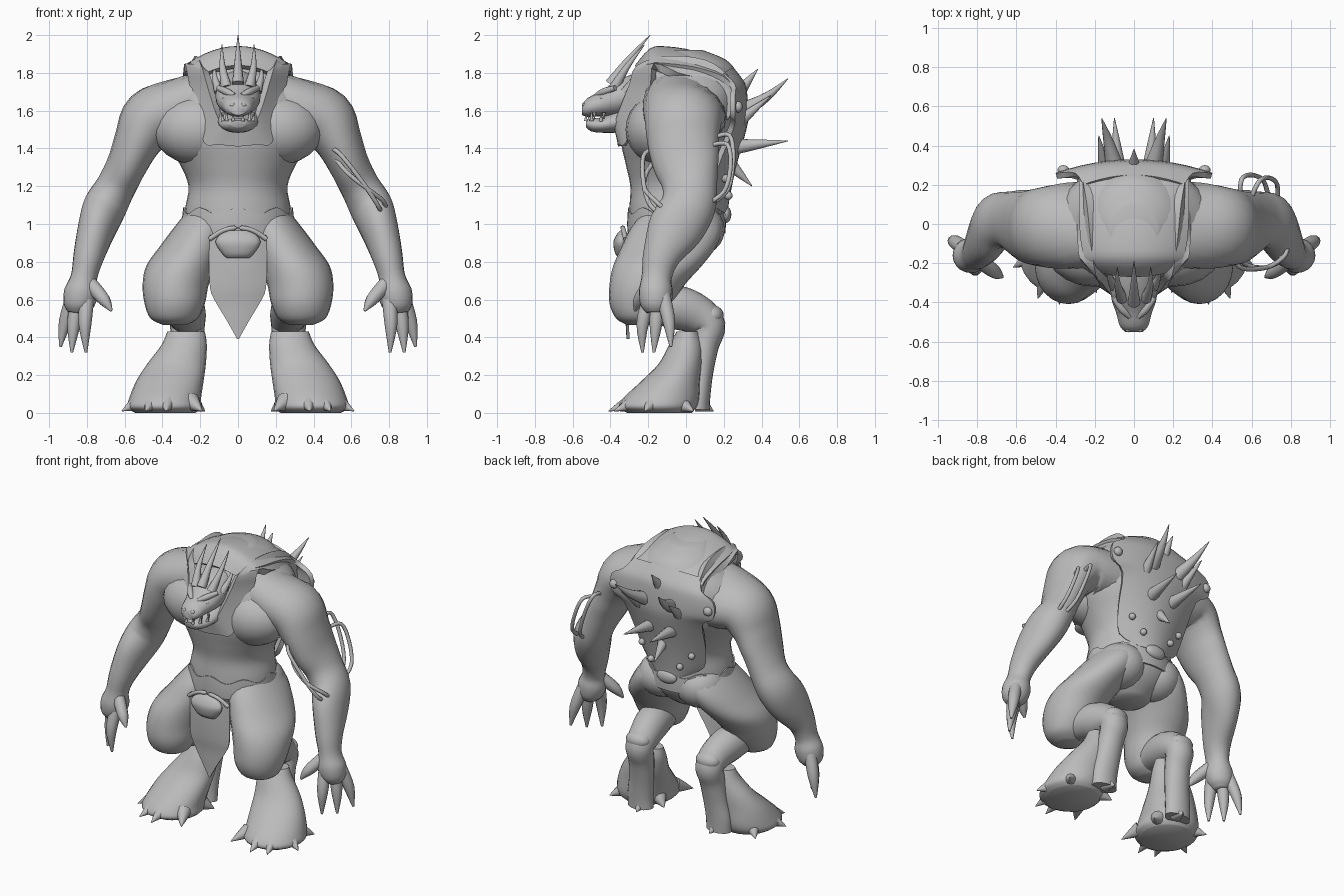
import bpy, bmesh, math
from mathutils import Vector

skin = bpy.data.materials.new("grey_clay")
skin.diffuse_color = (0.5, 0.5, 0.5, 1)


def finish(name, bm, mirror=False, angle=40):
    bmesh.ops.recalc_face_normals(bm, faces=bm.faces)
    me = bpy.data.meshes.new(name)
    bm.to_mesh(me)
    bm.free()
    me.materials.append(skin)
    me.shade_smooth()
    me.set_sharp_from_angle(angle=math.radians(angle))
    ob = bpy.data.objects.new(name, me)
    bpy.context.collection.objects.link(ob)
    if mirror:
        m = ob.modifiers.new("mirror", 'MIRROR')
        m.use_mirror_merge = False
    return ob


def spline(secs, steps):
    out = []
    for i in range(len(secs) - 1):
        a, b = secs[max(i - 1, 0)], secs[i]
        c, d = secs[i + 1], secs[min(i + 2, len(secs) - 1)]
        for k in range(steps):
            t = k / steps
            out.append([q + 0.5 * t * ((r - p) + t * ((2 * p - 5 * q + 4 * r - s) + t * (3 * (q - r) + s - p)))
                        for p, q, r, s in zip(a, b, c, d)])
    out.append(list(secs[-1]))
    return out


# Sections are (x, y, z, side radius, depth radius); a fixed axis keeps rings parallel
def loft(name, secs, axis=None, mirror=False, n=20, steps=4):
    rows = spline(secs, steps)
    bm = bmesh.new()
    rings = []
    for i, r in enumerate(rows):
        c = Vector(r[:3])
        t = Vector(axis) if axis else (Vector(rows[min(i + 1, len(rows) - 1)][:3]) - Vector(rows[max(i - 1, 0)][:3]))
        t.normalize()
        s = Vector((1, 0, 0))
        s = (s - t * s.dot(t)).normalized()
        u = t.cross(s)
        rings.append([bm.verts.new(c + s * max(r[3], .002) * math.cos(2 * math.pi * k / n)
                                   + u * max(r[4], .002) * math.sin(2 * math.pi * k / n)) for k in range(n)])
    for a, b in zip(rings, rings[1:]):
        for k in range(n):
            bm.faces.new((a[k], a[(k + 1) % n], b[(k + 1) % n], b[k]))
    bm.faces.new(rings[0])
    bm.faces.new(rings[-1])
    return finish(name, bm, mirror, 50)


def tube(name, pts, radii, mirror=False, n=10):
    return loft(name, [(*p, r, r) for p, r in zip(pts, radii)], None, mirror, n)


def spike(name, base, tip, r, mirror=False, bend=(0, 0, 0)):
    b, t = Vector(base), Vector(tip)
    return tube(name, [b, (b + t) / 2 + Vector(bend), t], [r, r * .55, .002], mirror)


def ball(name, c, r, mirror=False):
    bm = bmesh.new()
    bmesh.ops.create_uvsphere(bm, u_segments=20, v_segments=12, radius=1)
    for v in bm.verts:
        v.co = Vector([c[i] + v.co[i] * r[i] for i in range(3)])
    return finish(name, bm, mirror)


# Solid sheet from a grid of points
def sheet(name, grid, thick, mirror=False):
    bm = bmesh.new()
    vs = [[bm.verts.new(p) for p in row] for row in grid]
    for a, b in zip(vs, vs[1:]):
        for k in range(len(a) - 1):
            bm.faces.new((a[k], a[k + 1], b[k + 1], b[k]))
    bmesh.ops.recalc_face_normals(bm, faces=bm.faces)
    bmesh.ops.solidify(bm, geom=bm.faces[:], thickness=thick)
    return finish(name, bm, mirror, 45)


# Plate from rows (centre y, centre z, edge x, edge y, edge z), bowed across x
def plate(name, rows, thick, n=12):
    ts = [-1 + 2 * k / n for k in range(n + 1)]
    return sheet(name, [[(ex * t, cy + (ey - cy) * t * t, cz + (ez - cz) * t * t) for t in ts]
                        for cy, cz, ex, ey, ez in spline(rows, 3)], thick)


Z, Y = (0, 0, 1), (0, 1, 0)

# Torso, chest and hips
loft("torso", [(0, -.05, .80, .10, .10), (0, -.05, .88, .22, .20), (0, -.05, .97, .28, .25),
               (0, -.05, 1.08, .28, .25), (0, -.045, 1.2, .262, .25), (0, -.045, 1.32, .31, .275),
               (0, -.035, 1.45, .39, .31), (0, -.01, 1.58, .42, .31), (0, .01, 1.70, .38, .29),
               (0, .02, 1.80, .27, .25), (0, .0, 1.87, .20, .21), (0, -.04, 1.92, .12, .13)], Z, n=32)
ball("chest_muscle", (.20, -.13, 1.50), (.25, .19, .19), True)
ball("buttock", (.14, .03, .97), (.165, .175, .15), True)

# Arms running out of the shoulders
loft("arm", [(.14, 0, 1.61, .19, .24), (.34, -.01, 1.59, .17, .225), (.46, -.015, 1.55, .165, .205),
             (.53, -.015, 1.44, .128, .19), (.585, 0, 1.32, .108, .175), (.645, .02, 1.20, .105, .145),
             (.705, .01, 1.09, .115, .145), (.75, -.06, .97, .10, .145), (.79, -.13, .83, .082, .10),
             (.815, -.155, .72, .07, .08), (.83, -.16, .64, .09, .09), (.845, -.16, .57, .08, .08),
             (.85, -.16, .53, .05, .05)], mirror=True)
fingers = [[(.87, -.12, .62), (.915, -.09, .48), (.94, -.08, .35)],
           [(.85, -.15, .60), (.87, -.16, .46), (.88, -.17, .32)],
           [(.80, -.19, .62), (.81, -.23, .47), (.805, -.23, .32)],
           [(.78, -.19, .68), (.71, -.245, .60), (.67, -.27, .54)]]
for i, f in enumerate(fingers):
    tube("finger_%d" % (i + 1), f, [.04, .034, .007], True)

# Legs
loft("thigh", [(.16, -.03, 1.08, .10, .18), (.19, -.05, .98, .15, .24), (.24, -.09, .88, .175, .25),
               (.30, -.15, .78, .185, .235), (.33, -.205, .68, .175, .20), (.335, -.235, .58, .16, .17),
               (.338, -.25, .50, .125, .12), (.335, -.25, .465, .06, .06)], Z, True, 24)
loft("lower_leg", [(.31, -.22, .56, .10, .08), (.29, -.06, .56, .11, .115), (.27, .06, .52, .10, .105),
                   (.268, .125, .46, .092, .085), (.272, .10, .36, .085, .075), (.285, .08, .22, .085, .065),
                   (.30, .07, .10, .09, .06), (.30, .065, .02, .09, .06)], mirror=True)
ball("hock", (.268, .14, .515), (.085, .06, .055), True)
loft("foot", [(.275, .01, .43, .10, .06), (.285, .0, .36, .12, .09), (.325, -.03, .26, .155, .115),
              (.36, -.08, .17, .178, .155), (.385, -.13, .08, .19, .20), (.39, -.15, .03, .195, .205),
              (.385, -.14, 0, .16, .17)], Z, True, 24)
claws = [((.25, -.24, .06), (.19, -.35, .01)), ((.37, -.28, .06), (.38, -.41, .01)),
         ((.45, -.26, .06), (.49, -.38, .01)), ((.52, -.17, .06), (.615, -.22, .01)),
         ((.49, -.03, .05), (.56, .04, .01)), ((.29, .07, .05), (.28, .145, .01)),
         ((.24, -.05, .05), (.175, -.01, .01))]
for i, (b, t) in enumerate(claws):
    spike("toe_claw_%d" % (i + 1), b, t, .05, True)

# Head, jaw, brows, eyes, teeth
loft("skull", [(0, -.15, 1.70, .11, .13), (0, -.28, 1.685, .12, .11), (0, -.38, 1.66, .115, .09),
               (0, -.45, 1.637, .092, .067), (0, -.52, 1.617, .072, .05), (0, -.55, 1.605, .045, .028)], Y)
loft("lower_jaw", [(0, -.20, 1.60, .11, .10), (0, -.34, 1.55, .11, .065), (0, -.44, 1.525, .09, .042),
                   (0, -.50, 1.525, .065, .035), (0, -.53, 1.53, .04, .018)], Y)
tube("brow", [(.02, -.475, 1.68), (.06, -.435, 1.70), (.105, -.375, 1.72)], [.012, .02, .014], True)
ball("eye", (.068, -.44, 1.668), (.018, .018, .014), True)
ball("nostril", (.03, -.538, 1.63), (.016, .014, .012), True)
for i, (x, y, h) in enumerate([(.025, -.53, .03), (.06, -.50, .06), (.08, -.45, .035)]):
    spike("lower_tooth_%d" % (i + 1), (x, y, 1.545), (x * 1.1, y, 1.55 + h), .011, True)
    spike("upper_tooth_%d" % (i + 1), (x, y + .015, 1.59), (x, y + .015, 1.555), .01, True)

# Head horns
spike("middle_horn", (0, -.40, 1.74), (0, -.19, 2.0), .032, bend=(0, -.01, 0))
spike("side_horn", (.06, -.38, 1.72), (.085, -.22, 1.95), .03, True, (.01, -.01, 0))
spike("cheek_horn", (.10, -.32, 1.70), (.125, -.22, 1.85), .026, True, (.01, 0, 0))

# Mantle over the upper back and collar around the neck
plate("mantle", [(.28, 1.78, .28, .27, 1.70), (.20, 1.85, .28, .20, 1.78), (.05, 1.915, .28, .05, 1.83),
                 (-.1, 1.94, .27, -.1, 1.85), (-.19, 1.93, .24, -.19, 1.85), (-.27, 1.84, .17, -.25, 1.80)], .03)
collar = [(0, -.375, 1.50, 0, -.36, 1.41), (.07, -.38, 1.51, .10, -.355, 1.42),
          (.105, -.37, 1.56, .18, -.32, 1.43), (.135, -.34, 1.64, .22, -.25, 1.60),
          (.165, -.30, 1.74, .255, -.19, 1.73), (.195, -.26, 1.84, .28, -.17, 1.85),
          (.22, -.10, 1.89, .29, -.04, 1.80), (.24, .10, 1.87, .29, .09, 1.76),
          (.26, .22, 1.79, .29, .19, 1.65), (.26, .29, 1.68, .29, .22, 1.55)]
sheet("collar", [[[p + (q - p) * k / 3 for p, q in zip(r[:3], r[3:])] for k in range(4)]
                 for r in spline(collar, 3)], .04, True)

# Back plate with rivets and spikes
plate("back_plate", [(.25, 1.83, .26, .20, 1.80), (.31, 1.75, .30, .26, 1.74), (.325, 1.68, .39, .26, 1.68),
                     (.33, 1.58, .39, .26, 1.57), (.32, 1.50, .30, .25, 1.50), (.265, 1.30, .27, .17, 1.30),
                     (.23, 1.13, .23, .13, 1.14), (.22, 1.05, .12, .18, 1.07)], .03)
ball("shoulder_rivet", (.36, .275, 1.62), (.03, .025, .03), True)
ball("lower_rivet", (.11, .225, 1.15), (.022, .022, .022), True)
ball("side_rivet", (.19, .21, 1.24), (.022, .022, .022), True)
ball("tail_knob", (0, .21, 1.05), (.075, .03, .045))
spike("upper_back_spike", (.10, .30, 1.60), (.165, .54, 1.77), .045, True, (0, .01, -.01))
spike("outer_back_spike", (.15, .29, 1.55), (.18, .45, 1.68), .035, True)
spike("middle_back_spike", (.08, .27, 1.41), (.10, .54, 1.44), .042, True)
spike("top_back_spike", (0, .29, 1.71), (0, .38, 1.82), .035)
spike("low_back_spike", (0, .23, 1.32), (0, .35, 1.20), .04)

# Belt with a jagged upper edge
angles = [2 * math.pi * k / 48 for k in range(49)]
sheet("belt", [[(rx * math.cos(a), -.05 + ry * math.sin(a), z + jag * math.cos(8 * a)) for a in angles]
               for rx, ry, z, jag in [(.30, .258, .95, 0), (.30, .262, 1.0, 0), (.29, .257, 1.07, .018)]], .012)

# Loincloth and buckle
plate("loincloth", [(-.335, .96, .15, -.31, .94), (-.34, .80, .153, -.31, .80), (-.335, .66, .148, -.31, .66),
                    (-.325, .58, .12, -.31, .59), (-.32, .48, .06, -.315, .49), (-.315, .39, .004, -.315, .39)], .015)
loft("buckle", [(0, -.335, .82, .06, .02), (0, -.34, .845, .085, .035), (0, -.345, .90, .118, .04),
                (0, -.34, .94, .10, .03), (0, -.335, .965, .05, .015)], Z)
tube("buckle_frame", [(-.15, -.32, .92), (-.08, -.33, .965), (0, -.335, .98), (.08, -.33, .965),
                      (.15, -.32, .92)], [.013] * 5)

# Cables on the left arm only
cables = [[(.50, -.17, 1.40), (.55, -.225, 1.36), (.66, -.225, 1.22), (.74, -.19, 1.10), (.76, -.12, 1.05)],
          [(.52, -.16, 1.34), (.58, -.21, 1.27), (.68, -.22, 1.19), (.77, -.16, 1.12), (.78, -.09, 1.06)],
          [(.54, .15, 1.46), (.55, .23, 1.47), (.60, .25, 1.35), (.66, .22, 1.18), (.69, .12, 1.10)],
          [(.60, .14, 1.42), (.64, .22, 1.42), (.69, .235, 1.30), (.73, .20, 1.17), (.73, .10, 1.10)]]
for i, c in enumerate(cables):
    tube("arm_cable_%d" % (i + 1), c, [.012] * 5, n=8)
